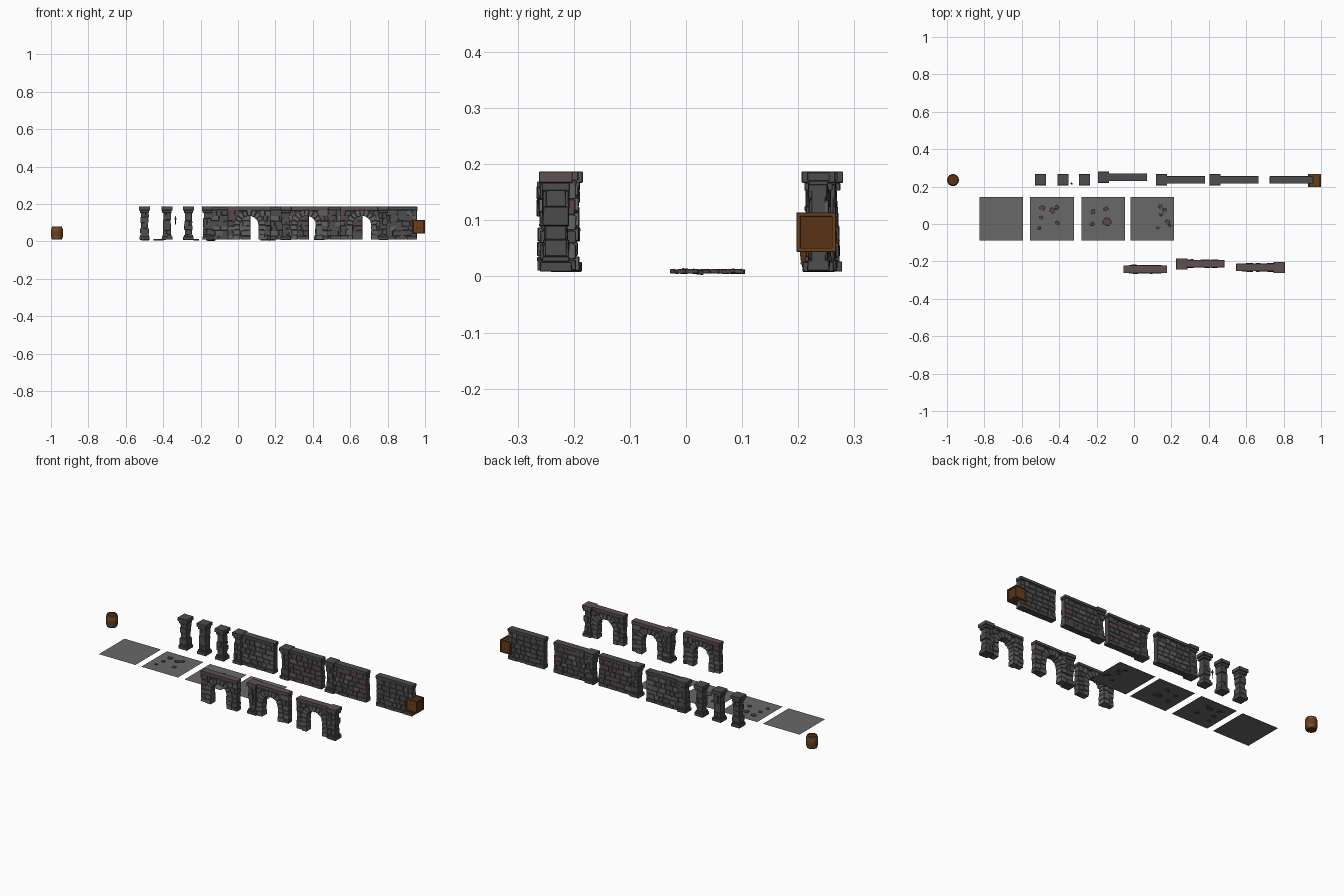
import bpy, bmesh, math, random
from mathutils import Vector, Matrix

if "Cube" in bpy.data.objects:
    bpy.data.objects.remove(bpy.data.objects["Cube"])

random.seed(7)
R = random.uniform


def material(name, rgb):
    m = bpy.data.materials.new(name)
    m.diffuse_color = (*rgb, 1)
    m.use_nodes = True
    m.node_tree.nodes["Principled BSDF"].inputs["Base Color"].default_value = m.diffuse_color
    return m


MATS = [material("dark_stone", (.075, .075, .075)), material("light_stone", (.12, .12, .12)),
        material("red_stone", (.11, .06, .06)), material("brown_cap", (.12, .08, .08)),
        material("floor_stone", (.14, .14, .14)), material("wood", (.15, .05, .012)),
        material("dark_wood", (.10, .032, .008)), material("iron", (.16, .15, .14))]
DARK, LIGHT, RED, CAP, FLOOR, WOOD, DWOOD, IRON = range(8)


def finish(bm, name, loc=(0, 0, 0), bevel=0):
    if bevel:
        bmesh.ops.bevel(bm, geom=bm.edges[:], offset=bevel, segments=1, affect='EDGES', clamp_overlap=True)
    bmesh.ops.recalc_face_normals(bm, faces=bm.faces[:])
    me = bpy.data.meshes.new(name)
    bm.to_mesh(me)
    bm.free()
    for m in MATS:
        me.materials.append(m)
    ob = bpy.data.objects.new(name, me)
    ob.location = loc
    bpy.context.collection.objects.link(ob)
    return ob


def prism(bm, outline, y0, y1, m, jit=0):
    """Extrude an x-z outline from y0 to y1."""
    outline = [(x + R(-jit, jit), z + R(-jit, jit)) for x, z in outline]
    a = [bm.verts.new((x, y0 + R(-jit, jit), z)) for x, z in outline]
    b = [bm.verts.new((x, y1 + R(-jit, jit), z)) for x, z in outline]
    n = len(a)
    faces = [bm.faces.new(a), bm.faces.new(b[::-1])]
    faces += [bm.faces.new((a[i], b[i], b[(i + 1) % n], a[(i + 1) % n])) for i in range(n)]
    for f in faces:
        f.material_index = m


def block(bm, x0, x1, y0, y1, z0, z1, m, jit=0):
    prism(bm, [(x0, z0), (x1, z0), (x1, z1), (x0, z1)], y0, y1, m, jit)


def course(bm, x0, x1, z0, z1, red, tone):
    """One row of uneven bricks running through the wall."""
    x = x0
    while x < x1 - .004:
        e = x + R(.022, .05)
        if x1 - e < .016:
            e = x1
        m = RED if random.random() < red else (LIGHT if random.random() < tone else DARK)
        block(bm, x + .0008, e - .0008, -R(.014, .0185), R(.014, .0185), z0 + .0008, z1 - .0008, m, .0008)
        x = e


W = .1165  # half the width of a wall section
ROWS = [.03, .058, .082, .11, .138, .168]


def wall(name, cx, cy, red, tone):
    bm = bmesh.new()
    block(bm, -W + .002, W - .002, -.013, .013, .012, .17, DARK)
    for z0, z1 in zip(ROWS, ROWS[1:]):
        course(bm, -W + R(0, .004), W - R(0, .004), z0, z1, red, tone)
    for i in range(4):  # plinth stones
        x = -W + i * W / 2
        block(bm, x + .001, x + W / 2 - .001, -R(.017, .02), R(.017, .02), .01, .031 + R(-.003, .002), DARK, .0008)
    block(bm, -W, W, -.017, .017, .163, .17, DARK)
    block(bm, -W, W, -.02, .02, .17, .186, DARK)
    finish(bm, name, (cx, cy, 0), .0012)


def pillar(name, cx, cy, m=DARK, top=DARK, splits=(.036, .066, .09, .124, .153)):
    bm = bmesh.new()
    block(bm, -.028, .028, -.028, .028, .009, .026, m, .0008)
    block(bm, -.024, .024, -.024, .024, .026, .036, m)
    for z0, z1 in zip(splits, splits[1:]):
        h = R(.018, .024)
        if random.random() < .5:  # course split into two stones
            s = R(-.006, .006)
            block(bm, -h, s - .0007, -h, h, z0, z1, m, .001)
            h = R(.018, .024)
            block(bm, s + .0007, h, -h, h, z0, z1, m, .001)
        else:
            block(bm, -h, h, -h, h, z0, z1, m, .001)
    block(bm, -.017, .017, -.017, .017, .03, .16, m)
    block(bm, -.025, .025, -.025, .025, .153, .167, m)
    block(bm, -.03, .03, -.03, .03, .167, .187, top)
    finish(bm, name, (cx, cy, 0), .0012)


def arch(name, cx, cy, red):
    bm = bmesh.new()
    r, q, s = .049, .084, .088  # opening radius, ring radius, spring height
    pol = lambda t, k: (k * math.cos(t), s + k * math.sin(t))
    curve = [pol(math.pi * i / 14, r + .002) for i in range(15)]
    body = [(-W + .002, .012), (-W + .002, .17), (W - .002, .17), (W - .002, .012), (r + .002, .012)]
    prism(bm, body + curve + [(-r - .002, .012)], -.013, .013, DARK)
    # voussoirs
    n = 9
    for i in range(n):
        a, b = math.pi * i / n + .015, math.pi * (i + 1) / n - .015
        k, d = q + R(-.006, .004), R(.019, .024)
        k = min(k, .082) if 2 < i < 6 else k
        prism(bm, [pol(a, r), pol(a, k), pol(b, k), pol(b, r)], -d, d,
              RED if random.random() < red / 2 else LIGHT, .0008)
    # jamb stones and outer bricks on both sides
    for sx in (-1, 1):
        zs = [.009, .036, .062, .088]
        for z0, z1 in zip(zs, zs[1:]):
            k, d = R(.076, .088), R(.019, .024)
            xs = sorted((sx * r, sx * k))
            block(bm, xs[0], xs[1], -d, d, z0 + .0008, z1 - .0008, LIGHT, .0008)
        for z0, z1 in zip([.01] + ROWS, ROWS):
            h = max(0, z0 - s)
            inner = math.sqrt(max(0, .08 ** 2 - h * h)) - .004
            xs = sorted((sx * inner, sx * W))
            course(bm, xs[0], xs[1], z0, z1, red, .4)
    block(bm, -W, W, -.017, .017, .164, .171, DARK)
    block(bm, -W, W, -.02, .02, .171, .187, CAP)
    finish(bm, name, (cx, cy, 0), .0012)


# back row: walls with end pillars
for i, (x, y, red, tone) in enumerate([(-.047, .25, 0, .6), (.264, .236, .3, .15),
                                       (.55, .236, .3, .15), (.842, .236, .05, .15)]):
    wall(f"wall_{i + 1}", x, y, red, tone)
    if i < 3:
        pillar(f"wall_pillar_{i + 1}", x - W, y)

# free-standing columns
for i, (x, sp) in enumerate([(-.5, (.036, .07, .1, .13, .153)), (-.38, (.036, .06, .115, .153)),
                             (-.265, (.036, .062, .084, .11, .153))]):
    pillar(f"column_{i + 1}", x, .237, splits=sp)

# front row: arches, two with pillars
for i, (x, y) in enumerate([(.06, -.242), (.367, -.212), (.663, -.232)]):
    arch(f"arch_{i + 1}", x, y, .15)
pillar("arch_pillar_left", .255, -.214, top=CAP)
pillar("arch_pillar_right", .776, -.232, top=CAP)

# floor tiles
for i, x in enumerate([-.709, -.4385, -.1635, .0975]):
    bm = bmesh.new()
    bmesh.ops.create_grid(bm, x_segments=1, y_segments=1, size=W)
    for f in bm.faces:
        f.material_index = FLOOR
    finish(bm, f"floor_tile_{i + 1}", (x, .029, .009))

# broken slabs: (x, y, radius)
SLABS = [[(-.492, .085, .017), (-.437, .072, .018), (-.413, .09, .013), (-.497, .032, .014), (-.41, .004, .013),
          (-.507, -.021, .011)],
         [(-.22, .065, .015), (-.15, .08, .016), (-.145, .01, .026), (-.225, 0, .014)],
         [(.14, .095, .013), (.163, .075, .014), (.145, .052, .012), (.18, .01, .015), (.13, -.021, .011),
          (.192, -.008, .01)]]
for i, group in enumerate(SLABS):
    bm = bmesh.new()
    for x, y, r in group:
        start = len(bm.verts)
        n = random.randint(5, 7)
        ring = [(r * R(.75, 1.1) * math.cos(t * 2 * math.pi / n), r * R(.7, 1) * math.sin(t * 2 * math.pi / n))
                for t in range(n)]
        prism(bm, ring, -.004, .004, DARK if i == 2 and random.random() < .5 else RED)
        bm.verts.ensure_lookup_table()
        bmesh.ops.transform(bm, verts=bm.verts[start:], matrix=Matrix.Translation((x, y, .009)) @
                            Matrix.Rotation(math.pi / 2 + R(-.12, .12), 4, 'X'))
    finish(bm, f"broken_slabs_{i + 1}", bevel=.001)


def lathe(name, profile, n, loc):
    """Turned shape from (radius, z, material of the band above)."""
    bm = bmesh.new()
    rings = [[bm.verts.new((r * math.cos(2 * math.pi * k / n), r * math.sin(2 * math.pi * k / n), z))
              for k in range(n)] for r, z, m in profile]
    for a, b, p in zip(rings, rings[1:], profile):
        for k in range(n):
            bm.faces.new((a[k], a[(k + 1) % n], b[(k + 1) % n], b[k])).material_index = p[2]
    for ring in (rings[0], rings[-1]):
        bm.faces.new(ring).material_index = DWOOD
    return finish(bm, name, loc)


# barrel with hoops and sunken lids
lathe("barrel", [(.023, .004, WOOD), (.023, 0, WOOD), (.027, 0, WOOD), (.0295, .011, IRON), (.031, .011, IRON),
                 (.032, .016, IRON), (.031, .016, WOOD), (.0325, .028, WOOD), (.0325, .041, WOOD), (.031, .053, IRON),
                 (.032, .053, IRON), (.031, .058, IRON), (.0295, .058, WOOD), (.027, .069, WOOD), (.023, .069, WOOD),
                 (.023, .065, WOOD)], 14, (-.968, .235, .01))

# wall torch
lathe("torch", [(.001, 0, DWOOD), (.003, .03, DWOOD), (.006, .032, DARK), (.006, .038, DARK), (.004, .04, DARK),
                (.001, .05, DARK)], 6, (-.334, .216, .086))

# crate: inner box, planks and edge beams on every side
bm = bmesh.new()
h, t = .035, .007
block(bm, -.029, .029, -.029, .029, -.029, .029, DWOOD)
for axis in ('X', 'Y', 'Z'):
    rot = {'X': Matrix.Rotation(math.pi / 2, 4, 'Y'), 'Y': Matrix.Rotation(math.pi / 2, 4, 'X'),
           'Z': Matrix.Identity(4)}[axis]
    start = len(bm.verts)
    for sx in (-1, 1):
        for sy in (-1, 1):
            cx, cy = sx * (h - t / 2), sy * (h - t / 2)
            block(bm, cx - t / 2, cx + t / 2, cy - t / 2, cy + t / 2, -h, h, WOOD)
    for s in (-1, 1):
        for k in range(3):
            x = -.027 + k * .0183
            block(bm, x, x + .0173, s * .028, s * .0315, -.029, .029, WOOD)
    bm.verts.ensure_lookup_table()
    bmesh.ops.transform(bm, verts=bm.verts[start:], matrix=rot)
finish(bm, "crate", (.965, .232, .079), .0006)
